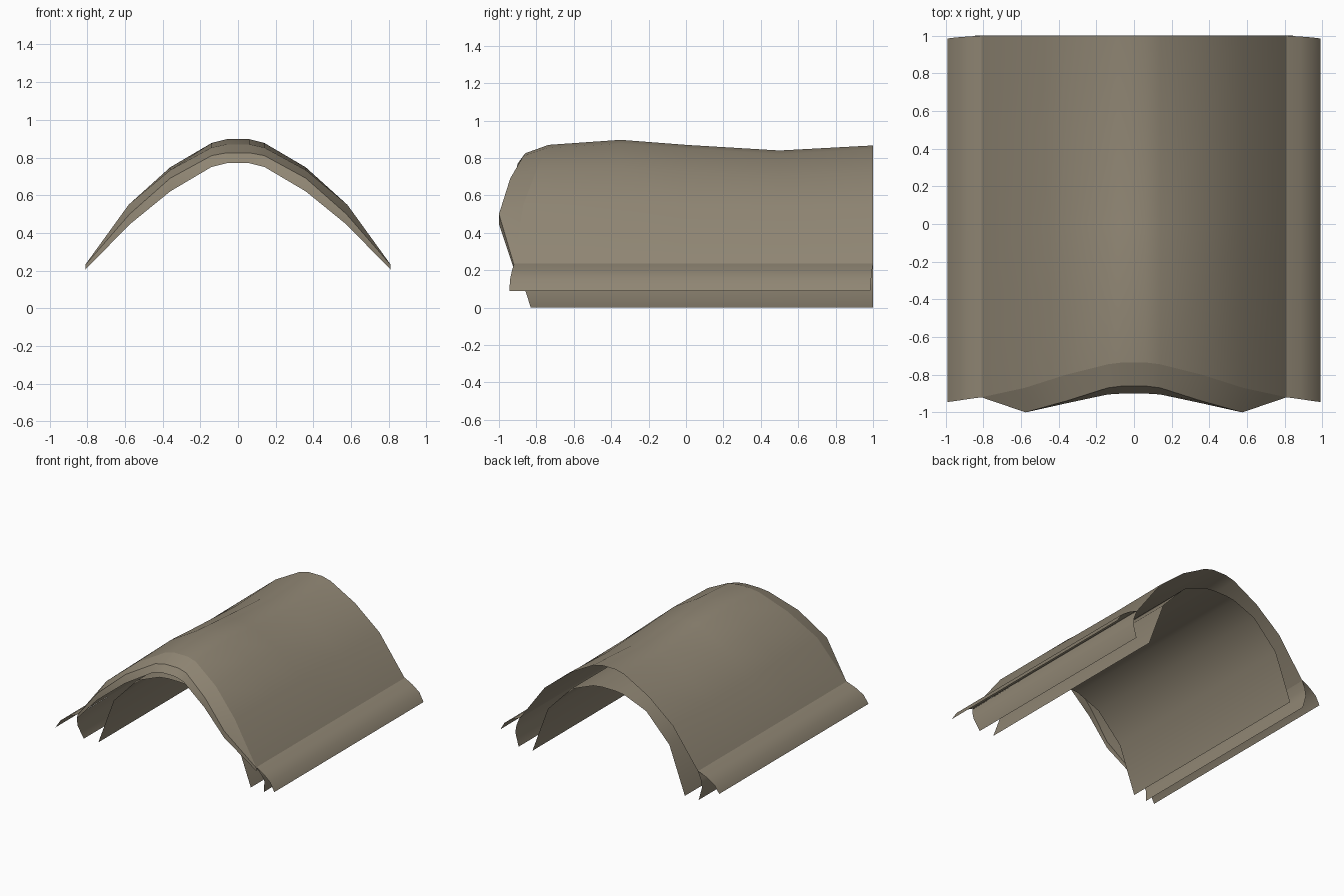
import bpy

if "Cube" in bpy.data.objects:
    bpy.data.objects.remove(bpy.data.objects["Cube"])

paint = bpy.data.materials.new("warm_grey_metal")
paint.diffuse_color = (0.28, 0.24, 0.175, 1)
paint.use_nodes = True
paint.node_tree.nodes["Principled BSDF"].inputs["Base Color"].default_value = paint.diffuse_color


def mirrored(half):
    """Full arch, left to right, from a right half listed centre outwards."""
    return [(-x, y, z) for x, y, z in reversed(half)] + list(half)


def sheet(name, rows, flip=False, mirror=False):
    """Skin a strip of quads through rows of points, ordered front to back."""
    n = len(rows[0])
    verts = [p for row in rows for p in row]
    faces = []
    for i in range(len(rows) - 1):
        for j in range(n - 1):
            a = i * n + j
            f = (a, a + 1, a + n + 1, a + n)
            faces.append(f[::-1] if flip else f)
    mesh = bpy.data.meshes.new(name)
    mesh.from_pydata(verts, [], faces)
    mesh.materials.append(paint)
    ob = bpy.data.objects.new(name, mesh)
    bpy.context.collection.objects.link(ob)
    if mirror:
        ob.modifiers.new("mirror", 'MIRROR')
    bpy.ops.object.select_all(action='DESELECT')
    ob.select_set(True)
    bpy.context.view_layer.objects.active = ob
    bpy.ops.object.shade_smooth_by_angle(angle=0.7)
    return ob


# Outer arch: profile with a gently waving crown along its length
PROFILE = [(0.06, 0.90), (0.14, 0.88), (0.36, 0.75), (0.58, 0.55), (0.81, 0.23)]
WEIGHT = [1, 1, 0.75, 0.15, 0]


def arch(y, crown):
    return [(x, y, z + (crown - 0.90) * w) for (x, z), w in zip(PROFILE, WEIGHT)]


front_edge = [(0.06, -0.735, 0.87), (0.14, -0.745, 0.853), (0.36, -0.80, 0.733),
              (0.58, -0.87, 0.55), (0.81, -0.92, 0.232)]
stations = [(-0.35, 0.897), (0, 0.87), (0.5, 0.84), (1, 0.867)]
sheet("outer_shell", [mirrored(front_edge)] + [mirrored(arch(y, c)) for y, c in stations])

# Sloping front bevel and the lip turned down below it
bevel_edge = [(0.06, -0.86, 0.825), (0.14, -0.87, 0.81), (0.36, -0.94, 0.69),
              (0.575, -1.0, 0.50), (0.81, -0.92, 0.23)]
lip_edge = [(0.06, -0.90, 0.77), (0.14, -0.905, 0.75), (0.36, -0.952, 0.62),
            (0.575, -1.0, 0.445), (0.81, -0.92, 0.205)]
sheet("front_bevel", [mirrored(bevel_edge), mirrored(front_edge)])
sheet("front_lip", [mirrored(lip_edge), mirrored(bevel_edge)])

# Inner liner arch
LINER = [(0.06, 0.69), (0.14, 0.68), (0.34, 0.60), (0.55, 0.38), (0.69, 0.0)]
sheet("inner_liner", [mirrored([(x, y, z) for x, z in LINER]) for y in (-0.82, 1)], flip=True)

# Outward side flanges
FLANGE = [(0.81, 0.235, -0.92, 1), (0.885, 0.20, -0.93, 0.995),
          (0.95, 0.155, -0.94, 0.99), (0.99, 0.09, -0.945, 0.985)]
sheet("side_flange", [[(x, f, z) for x, z, f, b in FLANGE],
                      [(x, b, z) for x, z, f, b in FLANGE]], mirror=True)

# Downward skirts under the shell edge
SKIRT = [(0.81, 0.23, -0.92), (0.835, 0.17, -0.89), (0.845, 0.11, -0.865), (0.815, 0.0, -0.83)]
sheet("side_skirt", [[(x, f, z) for x, z, f in SKIRT],
                     [(x, 1, z) for x, z, f in SKIRT]], mirror=True)
